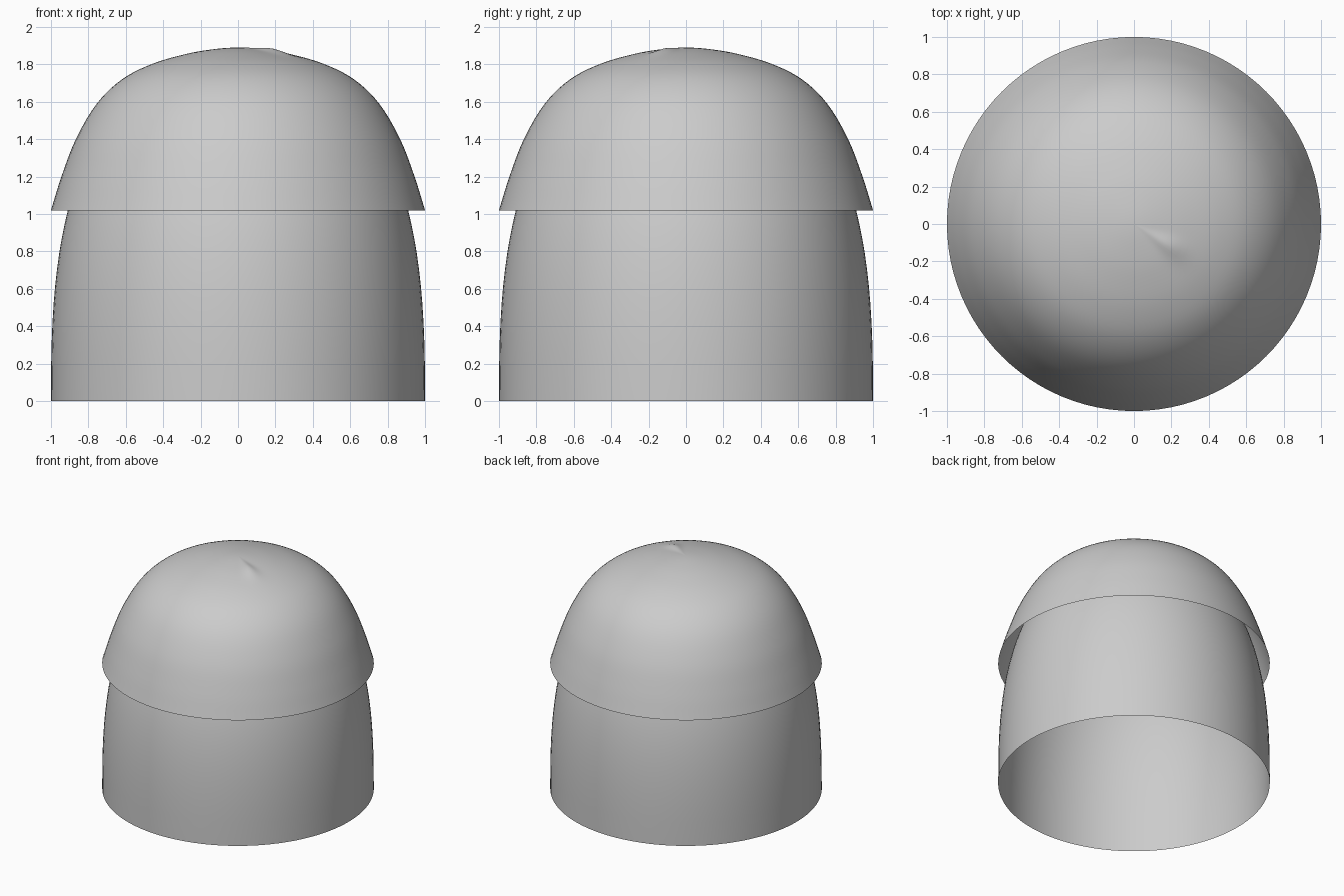
import bpy, bmesh, math
from mathutils import Vector

if "Cube" in bpy.data.objects:
    bpy.data.objects.remove(bpy.data.objects["Cube"])

SEG = 96


def lathe(name, profile, offset=lambda r, a: 0.0):
    """Revolve (r, z) points; the last point is the pole."""
    bm = bmesh.new()
    rings = []
    for r, z in profile[:-1]:
        ring = []
        for i in range(SEG):
            a = 2 * math.pi * i / SEG
            ring.append(bm.verts.new((r * math.cos(a), r * math.sin(a), z + offset(r, a))))
        rings.append(ring)
    pole = bm.verts.new((0, 0, profile[-1][1]))
    for i in range(SEG):
        j = (i + 1) % SEG
        for lo, hi in zip(rings, rings[1:]):
            bm.faces.new((lo[i], lo[j], hi[j], hi[i]))
        bm.faces.new((rings[-1][i], rings[-1][j], pole))
    mesh = bpy.data.meshes.new(name)
    bm.to_mesh(mesh)
    bm.free()
    mesh.shade_smooth()
    obj = bpy.data.objects.new(name, mesh)
    bpy.context.collection.objects.link(obj)
    return obj


def smooth_curve(points, steps=5):
    """Catmull-Rom curve through the points."""
    p = [Vector(q) for q in points]
    p = [2 * p[0] - p[1]] + p + [Vector((-p[-2].x, p[-2].y))]
    out = []
    for a, b, c, d in zip(p, p[1:], p[2:], p[3:]):
        for k in range(steps):
            t = k / steps
            v = 0.5 * (2 * b + (c - a) * t + (2 * a - 5 * b + 4 * c - d) * t**2
                       + (3 * b - a - 3 * c + d) * t**3)
            out.append((v.x, v.y))
    return out + [tuple(p[-2])]


# Lower shell: open at the bottom, closing as a dome under the cap
N, H = 2.65, 1.8
body = []
for k in range(33):
    t = math.pi / 2 * k / 32
    body.append((max(math.cos(t), 0) ** (2 / N), H * math.sin(t) ** (2 / N)))
lathe("lower_shell", body)


# Small raised crease near the crown
def crease(r, a):
    d = (a - math.radians(-32) + math.pi) % (2 * math.pi) - math.pi
    return 0.016 * math.exp(-(d / 0.2) ** 2) * math.exp(-((r - 0.22) / 0.1) ** 2)


# Upper cap: flared open rim
cap = [(1, 1.02), (0.944, 1.2), (0.867, 1.4), (0.755, 1.59), (0.62, 1.72),
       (0.46, 1.802), (0.28, 1.855), (0.13, 1.881), (0, 1.89)]
lathe("upper_cap", smooth_curve(cap), crease)
